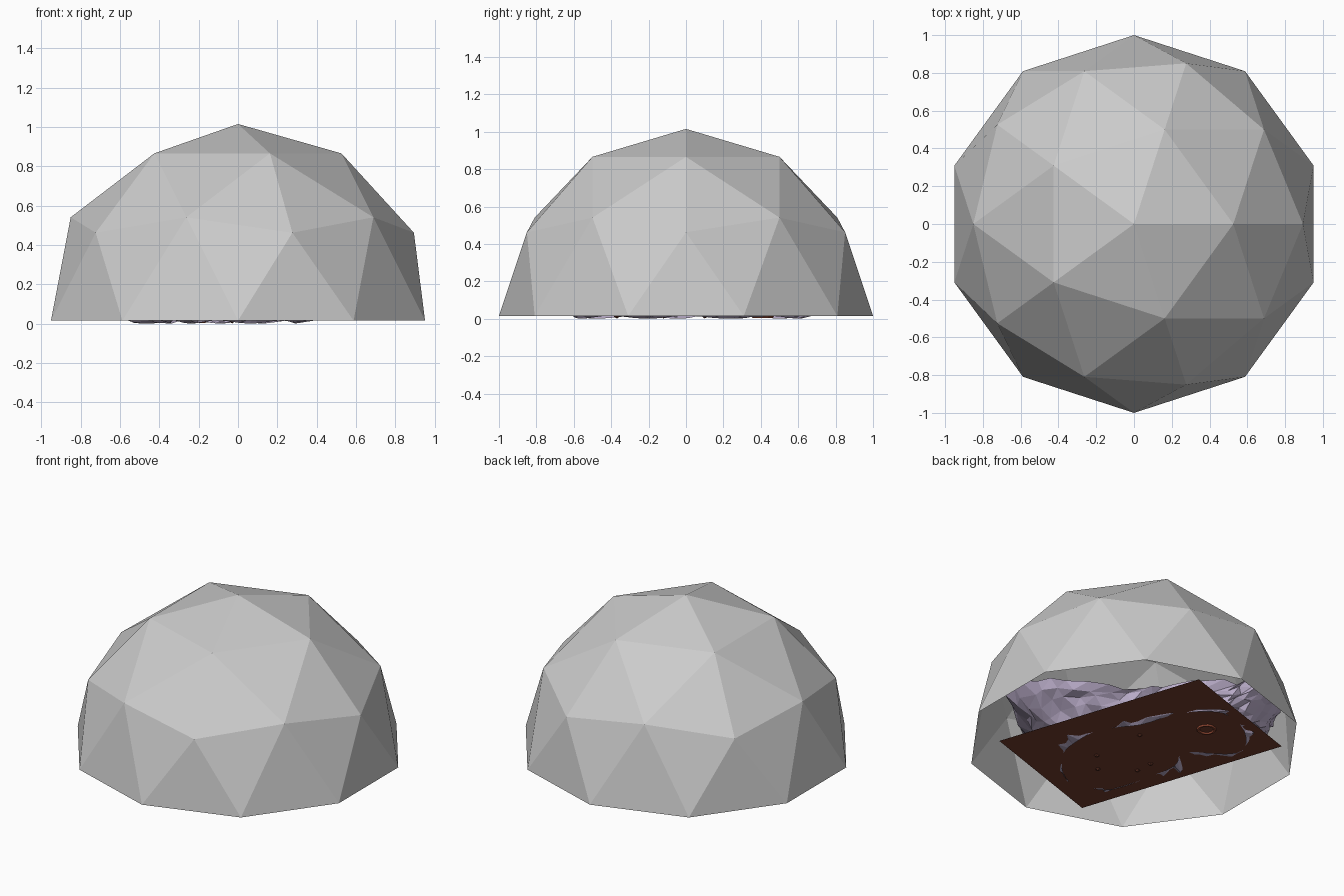
import bpy, bmesh, math, random
from mathutils import Vector

if "Cube" in bpy.data.objects:
    bpy.data.objects.remove(bpy.data.objects["Cube"])

random.seed(4)
FLOOR_Z = 0.013


def material(name, rgb):
    m = bpy.data.materials.new(name)
    m.diffuse_color = (*rgb, 1)
    m.use_nodes = True
    m.node_tree.nodes["Principled BSDF"].inputs["Base Color"].default_value = m.diffuse_color
    return m


def add_object(name, bm, mat=None):
    mesh = bpy.data.meshes.new(name)
    bm.to_mesh(mesh)
    bm.free()
    ob = bpy.data.objects.new(name, mesh)
    bpy.context.collection.objects.link(ob)
    if mat:
        mesh.materials.append(mat)
    return ob


earth = material("earth", (0.17, 0.046, 0.027))
lavender = material("lavender_rock", (0.52, 0.44, 0.62))
red_clay = material("red_clay", (0.35, 0.08, 0.04))

# Faceted dome: upper half of an icosphere, open underneath
bm = bmesh.new()
bmesh.ops.create_icosphere(bm, subdivisions=2, radius=1)
bmesh.ops.delete(bm, geom=[v for v in bm.verts if v.co.z < -0.01], context='VERTS')
bmesh.ops.translate(bm, vec=(0, 0, 0.015), verts=bm.verts)
add_object("dome", bm)

# Flat rectangular floor, turned about z
bm = bmesh.new()
bmesh.ops.create_grid(bm, x_segments=1, y_segments=1, size=1)
floor = add_object("floor", bm, earth)
floor.scale = (0.47, 0.70, 1)
floor.rotation_euler.z = math.radians(18.3)
floor.location = (-0.03, 0.025, FLOOR_Z)

# Rocky valley walls: peanut-shaped foot flaring out to a ragged rim
foot = [(.15, -.49), (.28, -.28), (.27, -.04), (.13, .21), (.02, .45), (-.12, .62), (-.36, .57),
        (-.51, .43), (-.53, .32), (-.30, .12), (-.34, -.03), (-.32, -.28), (-.21, -.52), (-.04, -.60)]
rim = [(.25, -.68, .25), (.74, -.30, .22), (.66, 0, .22), (.32, .31, .14), (.12, .52, .14),
       (-.20, .71, .20), (-.38, .83, .24), (-.69, .53, .24), (-.78, .30, .28), (-.78, 0, .25),
       (-.78, -.28, .25), (-.65, -.52, .28), (-.40, -.70, .28), (-.10, -.76, .28)]


def smooth_loop(points, steps):
    pts = [Vector((*p, 0)[:3]) for p in points]
    n, out = len(pts), []
    for i in range(n):
        a, b, c, d = (pts[(i + k) % n] for k in (-1, 0, 1, 2))
        for s in range(steps):
            t = s / steps
            out.append(0.5 * (2 * b + (c - a) * t + (2 * a - 5 * b + 4 * c - d) * t * t
                              + (3 * b - a - 3 * c + d) * t ** 3))
    return out


bm = bmesh.new()
inner, outer = smooth_loop(foot, 4), smooth_loop(rim, 4)
ROWS, n = 6, len(inner)
rows = []
for r in range(ROWS + 1):
    f = r / ROWS
    row = []
    for i in range(n):
        p = inner[i].lerp(outer[i], f)
        low = 0.008 + 0.008 * math.sin(i * 0.9)
        p.z = low + (outer[i].z - low) * f ** 1.5
        if r:
            p += Vector((random.uniform(-1, 1), random.uniform(-1, 1), random.uniform(-.6, 1))) * 0.022
        flat = math.hypot(p.x, p.y)
        if flat > 0.9:
            p.x, p.y = p.x * 0.9 / flat, p.y * 0.9 / flat
        p.z = max(p.z, 0.0)
        row.append(bm.verts.new(p))
    rows.append(row)
for a, b in zip(rows, rows[1:]):
    for i in range(n):
        j = (i + 1) % n
        bm.faces.new((a[i], a[j], b[j]))
        bm.faces.new((a[i], b[j], b[i]))
add_object("valley_walls", bm, lavender)

# Small clay ring set into the floor
bpy.ops.mesh.primitive_torus_add(major_radius=0.05, minor_radius=0.01, major_segments=12,
                                 minor_segments=6, location=(-0.22, 0.41, FLOOR_Z))
ring = bpy.context.object
ring.name = "clay_ring"
ring.data.materials.append(red_clay)

# Pebbles half sunk in the floor
for k, (x, y) in enumerate([(.08, -.25), (.04, .1), (-.03, -.37), (-.22, -.23), (-.23, -.12)]):
    bm = bmesh.new()
    bmesh.ops.create_icosphere(bm, subdivisions=1, radius=0.018)
    pebble = add_object(f"pebble_{k + 1}", bm, earth)
    pebble.location = (x, y, FLOOR_Z + 0.006)
    pebble.rotation_euler = (0, 0, k)
